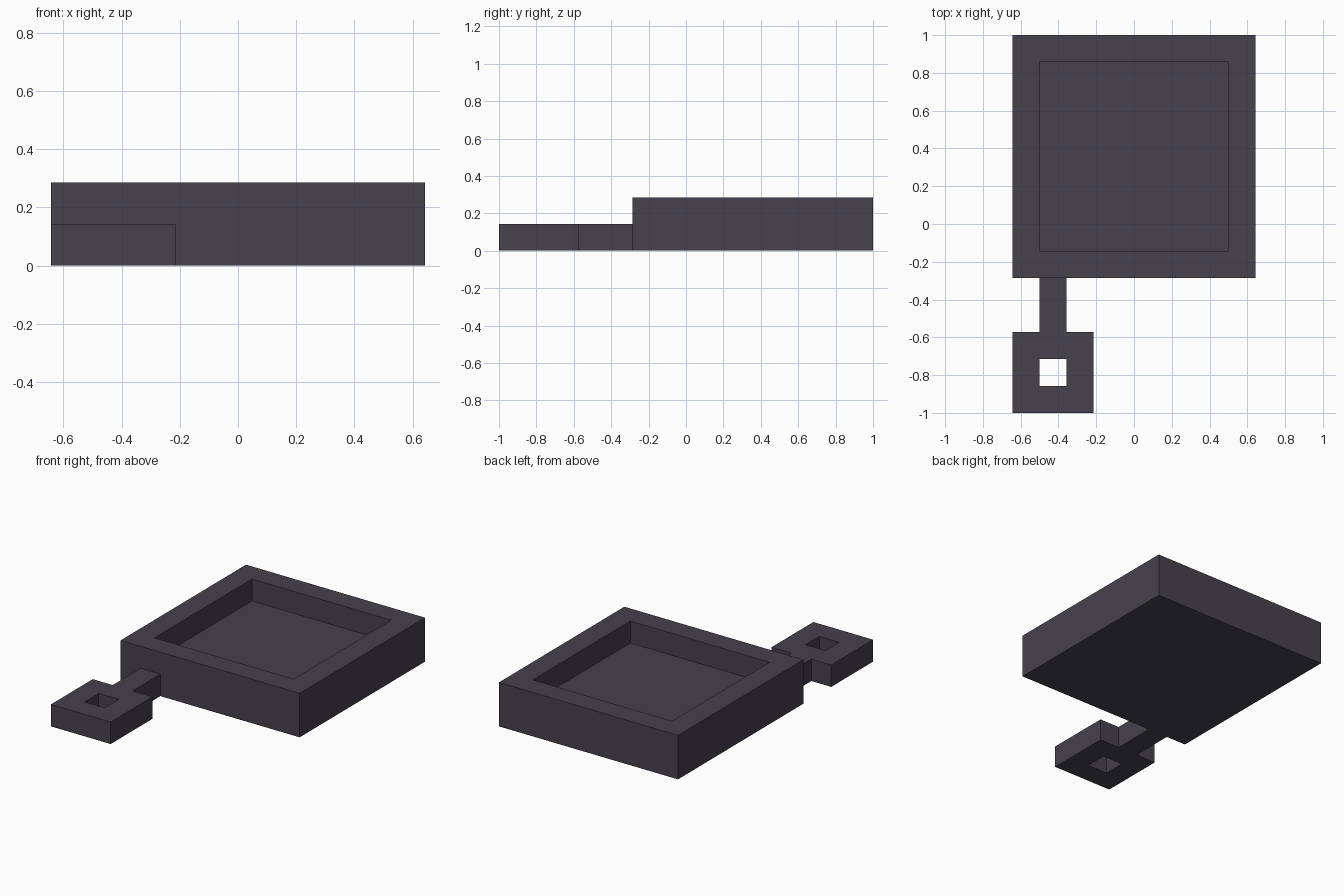
import bpy, bmesh

if "Cube" in bpy.data.objects:
    bpy.data.objects.remove(bpy.data.objects["Cube"])

U = 1 / 7  # the model sits on a grid of sevenths

mat = bpy.data.materials.new("dark_slate")
mat.diffuse_color = (0.061, 0.054, 0.077, 1)
mat.use_nodes = True
mat.node_tree.nodes["Principled BSDF"].inputs["Base Color"].default_value = mat.diffuse_color


def finish(bm, name):
    bmesh.ops.recalc_face_normals(bm, faces=bm.faces[:])
    mesh = bpy.data.meshes.new(name)
    bm.to_mesh(mesh)
    bm.free()
    mesh.materials.append(mat)
    bpy.context.collection.objects.link(bpy.data.objects.new(name, mesh))


def extrude_up(bm, height):
    res = bmesh.ops.extrude_face_region(bm, geom=bm.faces[:])
    verts = [g for g in res["geom"] if isinstance(g, bmesh.types.BMVert)]
    bmesh.ops.translate(bm, verts=verts, vec=(0, 0, height))
    return [g for g in res["geom"] if isinstance(g, bmesh.types.BMFace)]


def add_rect(bm, x0, y0, x1, y1):
    corners = ((x0, y0), (x1, y0), (x1, y1), (x0, y1))
    bm.faces.new([bm.verts.new((x * U, y * U, 0)) for x, y in corners])


# Square tray: block with its top inset and sunk halfway
bm = bmesh.new()
add_rect(bm, -4.5, -2, 4.5, 7)
top = extrude_up(bm, 2 * U)
bmesh.ops.recalc_face_normals(bm, faces=bm.faces[:])
bmesh.ops.inset_region(bm, faces=top, thickness=U, use_even_offset=True)
floor = bmesh.ops.extrude_face_region(bm, geom=top)["geom"]
bmesh.ops.translate(bm, vec=(0, 0, -U),
                    verts=[g for g in floor if isinstance(g, bmesh.types.BMVert)])
bmesh.ops.delete(bm, geom=[f for f in top if f.is_valid], context='FACES_ONLY')
finish(bm, "tray")

# Handle: square ring with a through hole, joined to a two-cell stem
bm = bmesh.new()
cells = [(i, j) for i in range(3) for j in range(3) if (i, j) != (1, 1)]
for i, j in cells + [(1, 3), (1, 4)]:
    add_rect(bm, -4.5 + i, -7 + j, -3.5 + i, -6 + j)
bmesh.ops.remove_doubles(bm, verts=bm.verts[:], dist=1e-4)
extrude_up(bm, U)
finish(bm, "handle")
